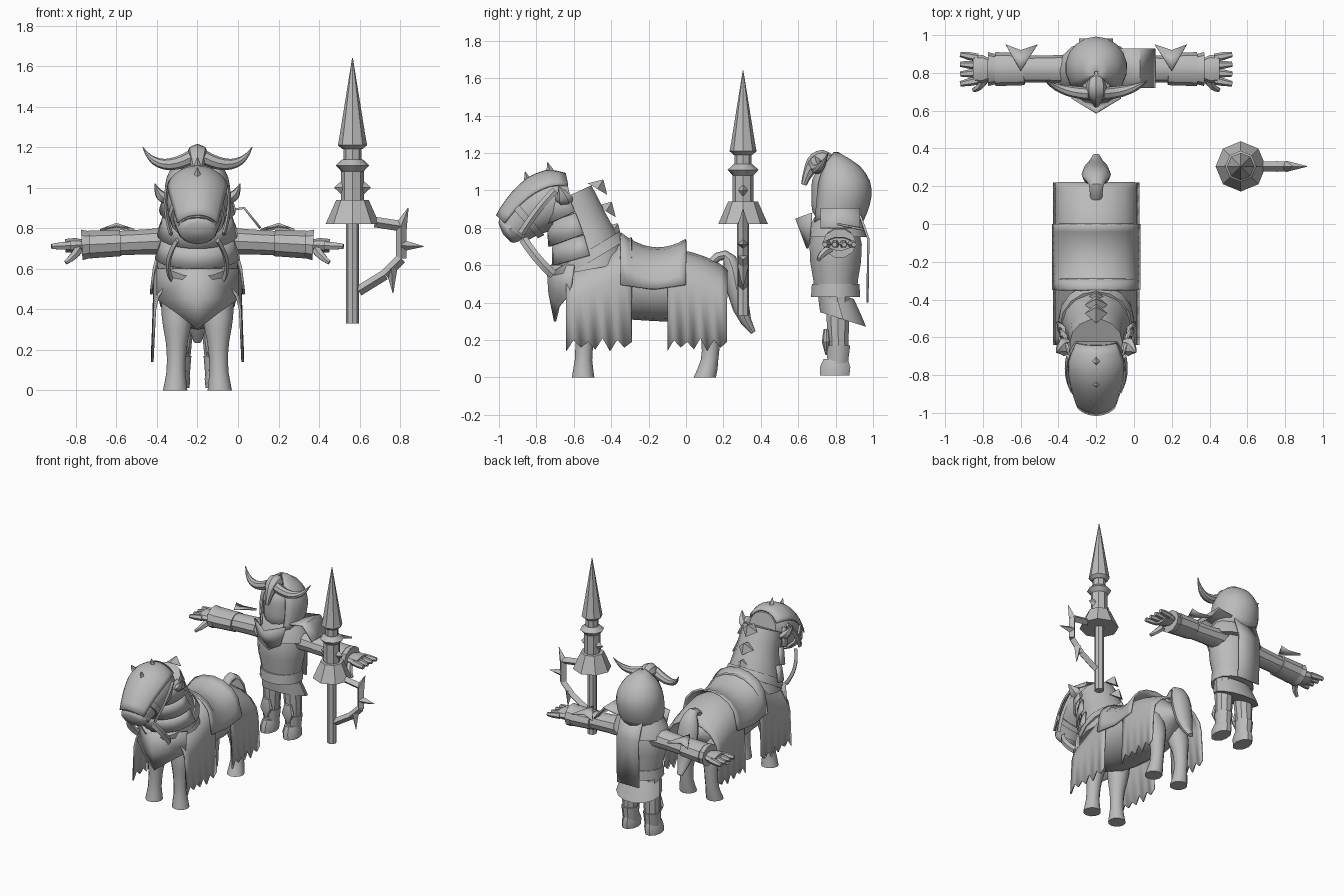
import bpy, math
from mathutils import Vector

cube = bpy.data.objects.get("Cube")
if cube:
    bpy.data.objects.remove(cube)

mat = bpy.data.materials.new("plain_grey")
mat.use_nodes = True
grey = (.5, .5, .5, 1)
mat.diffuse_color = grey
mat.node_tree.nodes["Principled BSDF"].inputs["Base Color"].default_value = grey

X, Y, Z = Vector((1, 0, 0)), Vector((0, 1, 0)), Vector((0, 0, 1))
FIGURES = Vector((-.2, 0, 0))      # horse and rider share one centre line
LANCE = Vector((.565, .305, 0))
BACK_HALF = (0, math.pi)
OPEN_FRONT = (-.9, math.pi + .9)
made = []


def add(name, verts, faces, at=FIGURES, mirror=False, thick=0):
    mesh = bpy.data.meshes.new(name)
    mesh.from_pydata([tuple(v) for v in verts], [], faces)
    mesh.materials.append(mat)
    ob = bpy.data.objects.new(name, mesh)
    ob.location = at
    bpy.context.collection.objects.link(ob)
    if mirror:
        ob.modifiers.new("mirror", 'MIRROR')
    if thick:
        solid = ob.modifiers.new("thickness", 'SOLIDIFY')
        solid.thickness, solid.offset = thick, 0
    made.append(ob)


def mid(y, z):
    return Vector((0, y, z))


def bezier(path, t):
    pts = [Vector(p) for p in path]
    while len(pts) > 1:
        pts = [a.lerp(b, t) for a, b in zip(pts, pts[1:])]
    return pts[0]


def sample(values, t):
    f = t * (len(values) - 1)
    i = min(int(f), len(values) - 2)
    return values[i] + (values[i + 1] - values[i]) * (f - i)


def loft(name, path, radii, flat=1, sides=12, rounded=False, side=X, axis=None,
         arc=None, **options):
    """Ellipses swept along a Bezier path; an arc gives an open shell."""
    steps = len(radii) - 1 if len(path) == 2 and not rounded else 9
    ring = sides + 1 if arc else sides
    start, end = arc or (0, math.tau)
    pts = [bezier(path, i / steps) for i in range(steps + 1)]
    verts = []
    for i, p in enumerate(pts):
        t = i / steps
        way = axis or (pts[min(i + 1, steps)] - pts[max(i - 1, 0)]).normalized()
        u = (side - way * side.dot(way)).normalized()
        v = way.cross(u)
        r = sample(radii, t)
        if rounded:
            r *= math.sqrt(max(.01, 1 - (2 * t - 1) ** 4))
        for k in range(ring):
            a = start + (end - start) * k / sides
            verts.append(p + u * r * math.cos(a) + v * r * flat * math.sin(a))
    faces = [(i * ring + k, i * ring + (k + 1) % ring,
              (i + 1) * ring + (k + 1) % ring, (i + 1) * ring + k)
             for i in range(steps) for k in range(sides)]
    if not arc:
        faces += [tuple(reversed(range(ring))), tuple(range(len(verts) - ring, len(verts)))]
    add(name, verts, faces, thick=.012 if arc else 0, **options)


def sheet(name, rows, mirror=True):
    """Thin plate through a grid of points."""
    m = len(rows[0])
    faces = [(i * m + k, i * m + k + 1, (i + 1) * m + k + 1, (i + 1) * m + k)
             for i in range(len(rows) - 1) for k in range(m - 1)]
    add(name, [p for row in rows for p in row], faces, mirror=mirror, thick=.012)


def drape(name, front, back, width, top, hem, strips=9):
    """Cloth arched over the back of the horse, then hanging to its hem."""
    rows = []
    for i in range(strips + 1):
        y = front + (back - front) * i / strips
        angles = [k * math.pi / 8 for k in range(5)]
        arch = [(width * math.sin(a), y, top(y) - .17 * (1 - math.cos(a))) for a in angles]
        rows.append(arch + [(width * 1.06, y, hem(i))])
    sheet(name, rows)


# Horse body, neck and head
NECK = [mid(-.5, .58), mid(-.53, .76), mid(-.63, .97)]
HEAD = [mid(-.62, .97), mid(-.8, .94), mid(-.93, .79)]
head_radii = [.11, .15, .155, .14, .12, .1]
loft("horse_body", [mid(.21, .48), mid(-.2, .48), mid(-.7, .54)], [.18, .2, .2, .18],
     flat=.95, sides=16, rounded=True)
loft("horse_neck", NECK, [.2, .175, .15, .14], sides=14)
loft("horse_head", HEAD, head_radii, sides=14)
loft("horse_muzzle", [mid(-.9, .82), mid(-.98, .77)], [.105, .1, .09], flat=.8, rounded=True)
loft("horse_face_plate", HEAD, [r + .01 for r in head_radii], arc=(.5, math.pi - .5))
loft("noseband", [bezier(HEAD, .7), bezier(HEAD, .8)], [.145, .135], sides=14)
loft("cheek_strap", [(.15, -.7, 1), (.17, -.8, .9), (.13, -.88, .77)], [.02, .02],
     flat=.5, sides=4, side=Y, mirror=True)
loft("horse_ear", [(.12, -.65, .93), (.19, -.64, .94), (.21, -.68, 1.02)], [.03, .05, .004],
     flat=.6, sides=6, side=Y, mirror=True)
for label, base in (("forehead", mid(-.84, 1.03)), ("poll", mid(-.72, 1.08))):
    loft(label + "_spike", [base, base + mid(-.02, .07)], [.03, .002], sides=4)

# Overlapping neck plates, each with a raised crest point
for i in range(3):
    t = .8 - .3 * i
    loft("neck_plate_%d" % i, [bezier(NECK, t + .28), bezier(NECK, t)],
         [.15 + .01 * i, .185 + .01 * i], arc=BACK_HALF)
    crest = bezier(NECK, t) + mid(.12, .12)
    loft("crest_point_%d" % i, [crest, crest + mid(.03, .05)], [.06, .002], sides=4)
loft("neck_collar", [mid(-.51, .62), mid(-.54, .67)], [.2, .19], flat=1.13, sides=16)
loft("rein", [(.1, -.87, .74), (.17, -.8, .63), (.13, -.71, .55)], [.012, .012],
     flat=2, sides=4, mirror=True)

# Horse legs and tail
for label, hoof, knee, hip in (("front", -.55, -.55, -.51), ("back", .1, .18, .06)):
    loft("horse_%s_leg" % label, [(.11, hoof, 0), (.1, knee, .2), (.1, hip, .48)],
         [.06, .045, .05, .075, .08], axis=Z, mirror=True)
loft("horse_tail", [mid(.12, .6), mid(.3, .8), mid(.22, .4), mid(.36, .24)],
     [.03, .04, .08, .07, .02], flat=.7)

# Saddle and torn cloth covers
drape("saddle", -.35, 0, .215, lambda y: .69 + 2 * (y + .15) ** 2,
      lambda i: .47 + .05 * abs(i / 9 - .5))
for label, front, back, top in (("front", -.64, -.29, lambda y: .74 + .5 * (y + .3)),
                                ("back", -.1, .22, lambda y: .68 - (y + .1) ** 2)):
    drape(label + "_cloth", front, back, .21, top,
          lambda i: .14 + .05 * (i % 2) + .01 * (i % 3))
sheet("chest_cloth", [[mid(-.74, .6), (.2, -.6, .6)], [mid(-.73, .45), (.2, -.62, .45)],
                      [mid(-.7, .3), (.1, -.68, .38)]])

# Rider body, belt, skirt and cape
loft("rider_torso", [mid(.8, .43), mid(.8, .9)], [.14, .15, .17, .175, .15, .1],
     flat=.82, sides=14)
loft("rider_belt", [mid(.8, .43), mid(.8, .5)], [.155, .15], flat=.87, sides=14)
loft("rider_skirt", [mid(.8, .45), mid(.84, .31)], [.135, .155, .17], flat=.78,
     sides=14, axis=mid(.3, .95))
loft("shoulder_mantle", [mid(.81, .75), mid(.81, .9)], [.21, .185, .13], flat=.78, sides=14)
sheet("chest_collar", [[mid(.59, .85), (.13, .67, .88)], [mid(.65, .69), (.09, .66, .74)]])
sheet("left_shoulder_plate", [[(.11, y, .88), (.23, y, .9), (.31, y, .8)]
                              for y in (.72, .82, .93)], mirror=False)
sheet("back_cape", [[mid(y, z), (.09, y, z)] for y, z in ((.93, .87), (.975, .74), (.97, .4))])

# Rider head, open hood and horned skull ornament
loft("rider_head", [mid(.79, .82), mid(.79, 1.13)], [.12, .12], rounded=True)
loft("hood", [mid(.8, .83), mid(.86, 1.04), mid(.8, 1.2)], [.14, .155, .16, .145, .1, .01],
     sides=14, axis=Z, arc=OPEN_FRONT)
loft("skull_ornament", [mid(.77, 1.15), mid(.68, 1.2), mid(.63, 1.03)],
     [.04, .057, .05, .03, .015], sides=8)
loft("horn", [(.03, .69, 1.15), (.2, .7, 1.06), (.27, .76, 1.2)], [.035, .03, .02, .002],
     sides=8, side=Y, mirror=True)

# Rider arms: pieces placed by their share of the arm's length
ARM = [Vector((.1, .82, .74)), Vector((.72, .82, .71))]
for label, near, far, radii, flat in (
        ("rider_arm", 0, .75, [.08, .072, .07, .06], .9),
        ("bracer", .45, .7, [.085, .09], .8),
        ("cuff", .67, .76, [.075, .09], .88),
        ("hand", .73, .89, [.05, .075, .07], .5)):
    loft(label, [bezier(ARM, near), bezier(ARM, far)], radii, flat=flat, sides=10,
         side=Y, mirror=True)
for i in range(4):
    spread = Y * (i - 1.5) * .04
    loft("finger_%d" % i, [bezier(ARM, .85) + spread, bezier(ARM, 1) + spread * 1.3],
         [.022, .021, .014], sides=6, side=Y, mirror=True)
loft("thumb", [(.59, .77, .69), (.61, .72, .66), (.65, .71, .63)], [.025, .02, .012],
     sides=6, side=Y, mirror=True)
sheet("elbow_plate", [[(.4, .81, .82), (.31, .95, .79)], [(.48, .95, .79), (.4, .92, .8)]])

# Rider legs
for label, low, high, radii, flat in (
        ("rider_leg", (.09, .815, .16), (.08, .81, .43), [.055, .063, .068], 1),
        ("boot", (.09, .81, .05), (.09, .815, .17), [.05, .06], 1.1),
        ("foot", (.095, .795, .01), (.09, .8, .1), [.055, .057, .045], 1.5),
        ("knee_plate", (.09, .75, .12), (.09, .75, .26), [.01, .05, .03], .5)):
    loft(label, [low, high], radii, flat=flat, sides=10, axis=Z, mirror=True)

# Lance: turned pieces stacked from the butt to the tip
height = .33
for label, length, low, high in (
        ("shaft", .49, .033, .033), ("bell", .12, .133, .08), ("sleeve", .14, .057, .057),
        ("flare", .03, .055, .083), ("flare_top", .03, .083, .05), ("throat", .05, .045, .045),
        ("point_base", .02, .05, .072), ("point_rim", .05, .072, .063),
        ("point", .38, .063, .002)):
    loft("lance_" + label, [Z * height, Z * (height + length)], [low, high], sides=8, at=LANCE)
    height += length
loft("lance_stud", [(.05, 0, 1), (.09, 0, 1)], [.025, .001], flat=1.5, sides=4, side=Y,
     at=LANCE, mirror=True)

# Hand guard: a bent bar with three spikes
corners = [(.03, .49), (.16, .57), (.24, .65), (.24, .81), (.11, .83)]
bar = [Vector((x, 0, z)) for x, z in corners]
for i, (a, b) in enumerate(zip(bar, bar[1:])):
    loft("guard_bar_%d" % i, [a, b], [.026, .026], sides=4, side=Y, at=LANCE)
for label, base, tip in (("lower", bar[1].lerp(bar[2], .4), (.2, 0, .48)),
                         ("middle", bar[2].lerp(bar[3], .4), (.35, 0, .71)),
                         ("upper", bar[3], (.275, 0, .9))):
    loft("guard_spike_" + label, [base, tip], [.03, .002], sides=4, side=Y, at=LANCE)

# Smooth shading with sharp edges kept
bpy.ops.object.select_all(action='DESELECT')
for ob in made:
    ob.select_set(True)
bpy.context.view_layer.objects.active = made[0]
bpy.ops.object.shade_smooth_by_angle(angle=math.radians(35))
